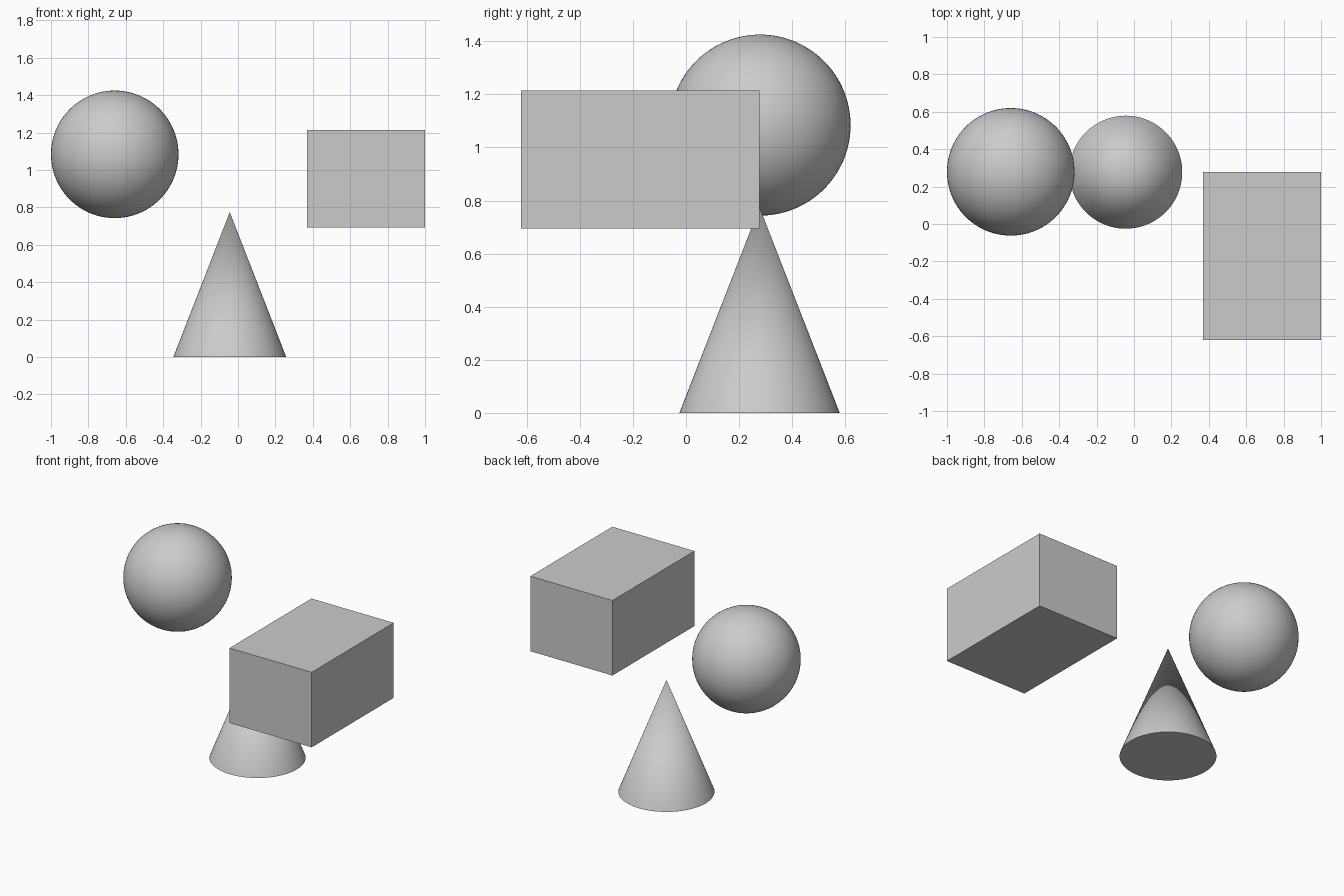
import bpy
import math

if "Cube" in bpy.data.objects:
    bpy.data.objects.remove(bpy.data.objects["Cube"])


def finish(name, smooth=False):
    obj = bpy.context.object
    obj.name = name
    if smooth:
        bpy.ops.object.shade_smooth_by_angle(angle=math.radians(40))
    return obj


# Floating ball
bpy.ops.mesh.primitive_uv_sphere_add(segments=96, ring_count=48, radius=0.341,
                                     location=(-0.659, 0.279, 1.084))
finish("ball", smooth=True)

# Standing cone with a closed base
cone_height = 0.775
bpy.ops.mesh.primitive_cone_add(vertices=96, radius1=0.302, radius2=0, depth=cone_height,
                                location=(-0.044, 0.277, cone_height / 2))
finish("cone", smooth=True)

# Floating box, given by its opposite corners
low, high = (0.37, -0.621, 0.694), (1.0, 0.277, 1.214)
bpy.ops.mesh.primitive_cube_add(size=1, location=[(a + b) / 2 for a, b in zip(low, high)])
box = finish("box")
box.scale = [b - a for a, b in zip(low, high)]
bpy.ops.object.transform_apply(location=False, rotation=False, scale=True)
